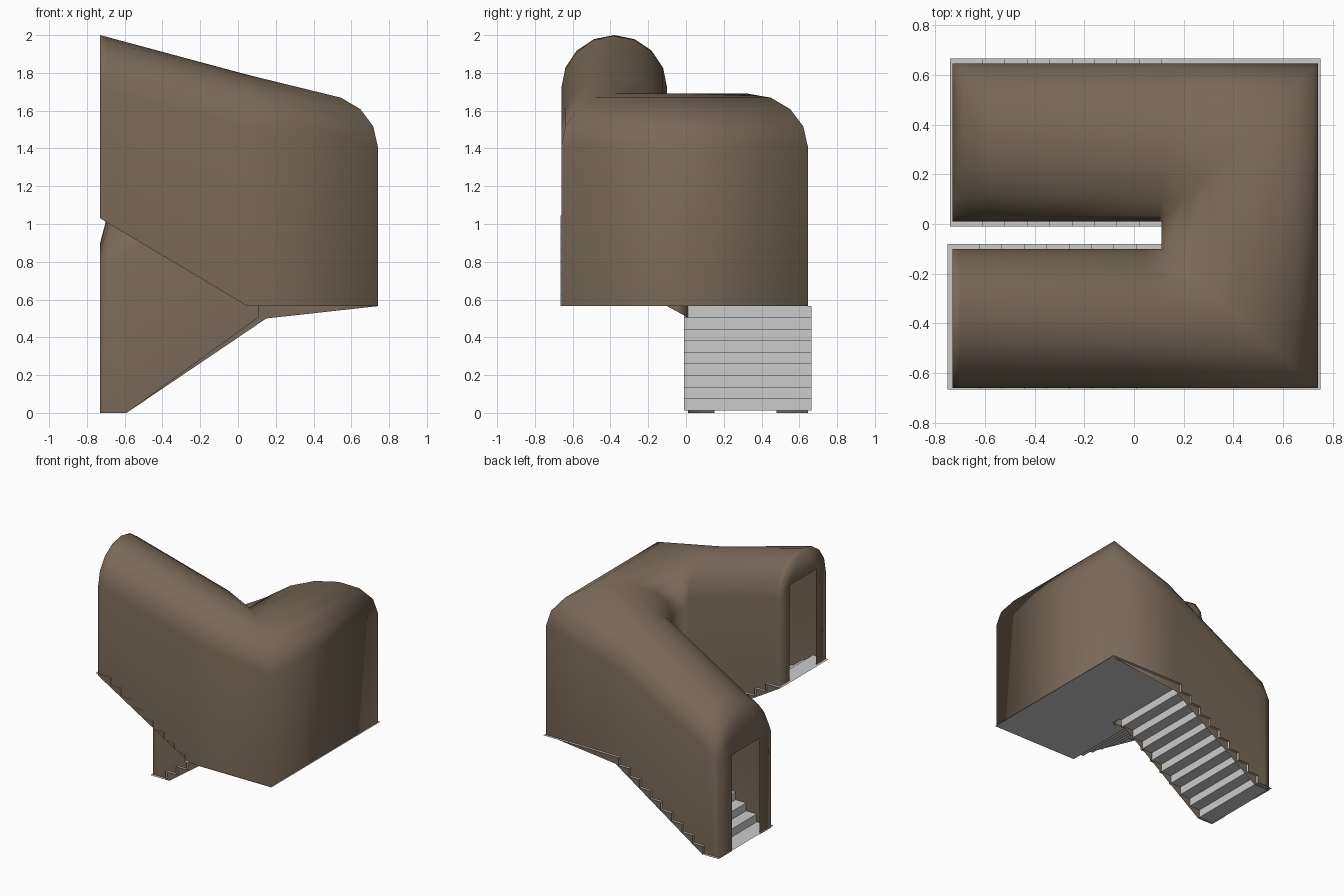
import bpy, bmesh, math

if "Cube" in bpy.data.objects:
    bpy.data.objects.remove(bpy.data.objects["Cube"])

def material(name, rgb):
    m = bpy.data.materials.new(name)
    m.diffuse_color = (*rgb, 1)
    m.use_nodes = True
    m.node_tree.nodes["Principled BSDF"].inputs["Base Color"].default_value = m.diffuse_color
    return m

BROWN = material("earth_brown", (0.19, 0.14, 0.097))
GREY = material("stone_grey", (0.6, 0.6, 0.6))

def finish(bm, name, mat, smooth):
    me = bpy.data.meshes.new(name)
    bm.normal_update()
    bm.to_mesh(me)
    bm.free()
    me.materials.append(mat)
    for p in me.polygons:
        p.use_smooth = smooth
    ob = bpy.data.objects.new(name, me)
    bpy.context.collection.objects.link(ob)
    return ob

# Vaulted tunnel shell: U-shaped loft of arch rings with mitred corners
bm = bmesh.new()

def ring(outer, inner, z_out, z_in, spring, crown):
    pts = [(*outer, z_out)]
    for i in range(9):
        a = math.pi * i / 8
        t = (1 - math.cos(a)) / 2
        pts.append((outer[0] + (inner[0] - outer[0]) * t,
                    outer[1] + (inner[1] - outer[1]) * t,
                    spring + (crown - spring) * math.sin(a)))
    pts.append((*inner, z_in))
    return [bm.verts.new(p) for p in pts]

YO, YI, UI, UO = 0.645, 0.01, -0.10, -0.66
rings = [
    # lower flight, with a slightly rounded-in entrance
    ring((-0.73, YO), (-0.73, YI), 0, 0, 0.75, 0.90),
    ring((-0.69, YO), (-0.69, YI), 0, 0, 0.79, 1.05),
    ring((-0.59, YO), (-0.59, YI), 0, 0, 0.84, 1.107),
    ring((0.15, YO), (0.10, YI), 0.5, 0.5, 1.24, 1.52),
    # landing corners
    ring((0.74, YO), (0.11, YI), 0.565, 0.505, 1.41, 1.69),
    ring((0.74, UO), (0.11, UI), 0.565, 0.565, 1.41, 1.69),
    # upper flight
    ring((0.05, UO), (0.05, UI), 0.565, 0.565, 1.51, 1.79),
    ring((-0.70, UO), (-0.70, UI), 1.012, 1.012, 1.712, 1.992),
    ring((-0.73, UO), (-0.73, UI), 1.03, 1.03, 1.72, 2.0),
]
for a, b in zip(rings, rings[1:]):
    for i in range(10):
        bm.faces.new((a[i], a[i + 1], b[i + 1], b[i]))

# End walls with doorways
def end_wall(r, y_out, y_in, floor, top):
    ob, ot, it, ib = [bm.verts.new((-0.73, y, z)) for y, z in
                      ((y_out, floor), (y_out, top), (y_in, top), (y_in, floor))]
    arch = r[1:10]
    bm.faces.new((r[0], arch[0], ot, ob))
    bm.faces.new((arch[8], r[10], ib, it))
    for i in range(8):
        bm.faces.new((arch[i], arch[i + 1], ot if i < 4 else it))
    bm.faces.new((arch[4], it, ot))

end_wall(rings[0], 0.48, 0.15, 0, 0.74)
end_wall(rings[-1], -0.54, -0.22, 1.03, 1.78)
bmesh.ops.recalc_face_normals(bm, faces=bm.faces[:])
finish(bm, "tunnel_shell", BROWN, True)

# Folded sheet of treads and risers
def stairs(name, y0, y1, x_start, x_first, run, count, z0, rise, x_end):
    prof = [(x_start, z0)]
    for k in range(count):
        x = x_first + run * k
        prof += [(x, z0 + rise * k), (x, z0 + rise * (k + 1))]
    prof.append((x_end, z0 + rise * count))
    bm = bmesh.new()
    rows = [[bm.verts.new((x, y, z)) for y in (y0, y1)] for x, z in prof]
    for a, b in zip(rows, rows[1:]):
        bm.faces.new((a[0], b[0], b[1], a[1]))
    bmesh.ops.recalc_face_normals(bm, faces=bm.faces[:])
    # treads face up
    if sum(f.normal.z for f in bm.faces) < 0:
        bmesh.ops.reverse_faces(bm, faces=bm.faces[:])
    finish(bm, name, GREY, False)

stairs("lower_stairs", -0.01, 0.665, -0.74, -0.61, 0.09, 9, 0.012, 0.553 / 9, 0.13)
stairs("upper_stairs", -0.665, -0.08, 0.13, 0.01, -0.09, 8, 0.565, 0.06, -0.75)

# Landing floor
bm = bmesh.new()
bm.faces.new([bm.verts.new((x, y, 0.565)) for x, y in
              ((0.13, -0.665), (0.75, -0.665), (0.75, 0.665), (0.13, 0.665))])
finish(bm, "landing_floor", GREY, False)
